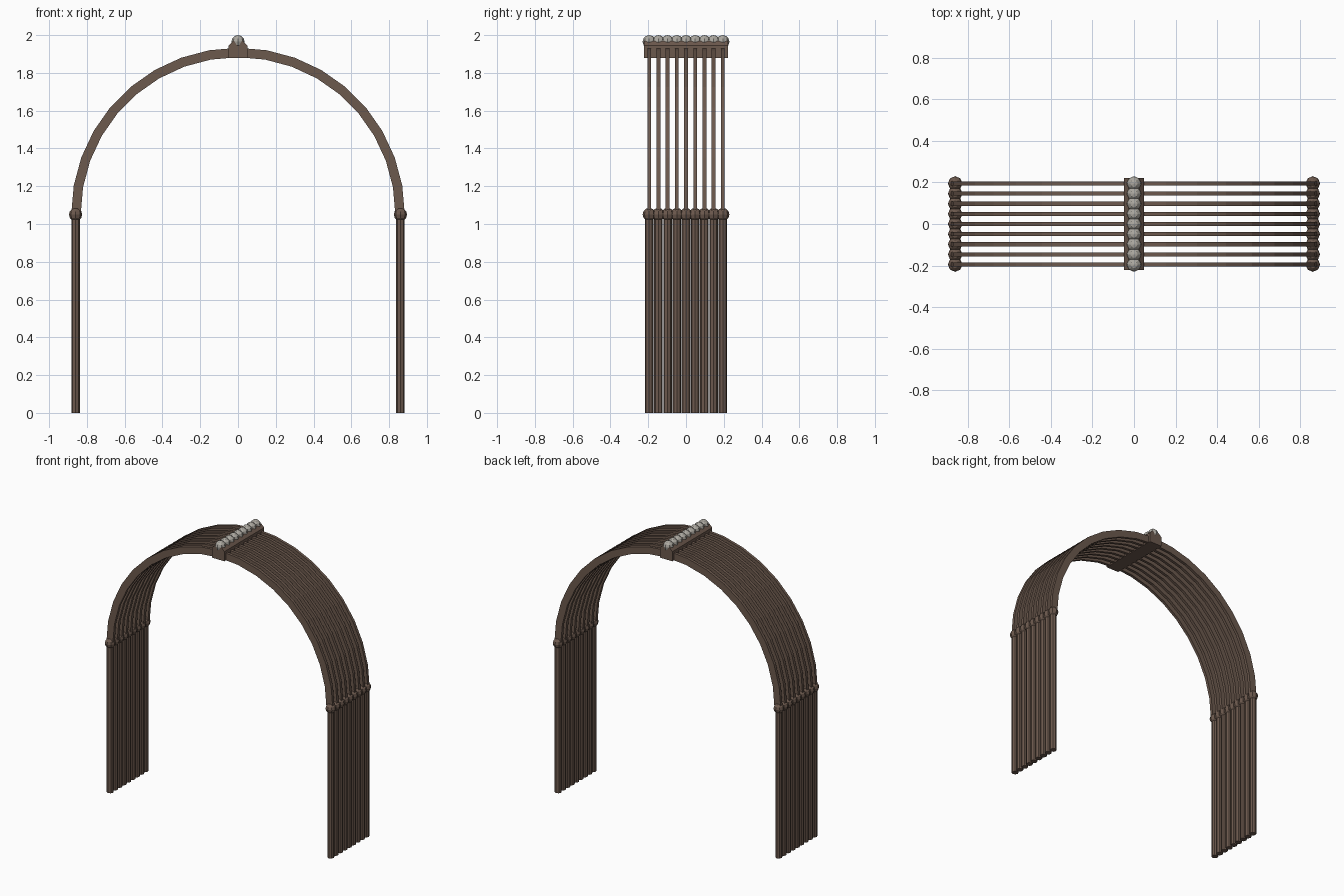
import bpy, bmesh, math
from mathutils import Matrix

if "Cube" in bpy.data.objects:
    bpy.data.objects.remove(bpy.data.objects["Cube"])

N = 9                    # ribs across the depth
PITCH = 0.0487
SPAN, SPRING = 0.86, 1.05
ROWS = [(i - (N - 1) / 2) * PITCH for i in range(N)]


def material(name, rgb):
    m = bpy.data.materials.new(name)
    m.diffuse_color = (*rgb, 1)
    m.use_nodes = True
    m.node_tree.nodes["Principled BSDF"].inputs["Base Color"].default_value = m.diffuse_color
    return m


wood = material("brown wood", (0.15, 0.10, 0.075))
stone = material("pale stone", (0.42, 0.40, 0.36))


def finish(name, bm, mat):
    bmesh.ops.recalc_face_normals(bm, faces=bm.faces)
    me = bpy.data.meshes.new(name)
    bm.to_mesh(me)
    bm.free()
    me.materials.append(mat)
    ob = bpy.data.objects.new(name, me)
    bpy.context.collection.objects.link(ob)
    return ob


def ball_row(name, x, z, mat):
    bm = bmesh.new()
    for y in ROWS:
        bmesh.ops.create_uvsphere(bm, u_segments=8, v_segments=6, radius=0.035,
                                  matrix=Matrix.Translation((x, y, z)))
    finish(name, bm, mat)


def extrude_y(bm, loop, y0, y1):
    face = bm.faces.new([bm.verts.new((x, y0, z)) for x, z in loop])
    ext = bmesh.ops.extrude_face_region(bm, geom=[face])["geom"]
    bmesh.ops.translate(bm, vec=(0, y1 - y0, 0),
                        verts=[v for v in ext if isinstance(v, bmesh.types.BMVert)])


# Posts and joint balls on both sides
for side, s in (("left", -1), ("right", 1)):
    bm = bmesh.new()
    for y in ROWS:
        bmesh.ops.create_cone(bm, cap_ends=True, segments=8, radius1=0.0225, radius2=0.0225,
                              depth=SPRING,
                              matrix=Matrix.Translation((s * SPAN, y, SPRING / 2)))
    finish(side + "_posts", bm, wood)
    ball_row(side + "_joint_balls", s * SPAN, SPRING, wood)

# Semicircular flat ribs: 18 straight segments each
bm = bmesh.new()
angles = [math.pi * k / 18 for k in range(19)]
for y in ROWS:
    rings = []
    for a in angles:
        rings.append([bm.verts.new((r * math.cos(a), y + dy, SPRING + r * math.sin(a)))
                      for r, dy in ((SPAN - 0.027, -0.01), (SPAN + 0.023, -0.01),
                                    (SPAN + 0.023, 0.01), (SPAN - 0.027, 0.01))])
    for a, b in zip(rings, rings[1:]):
        for i in range(4):
            j = (i + 1) % 4
            bm.faces.new((a[i], a[j], b[j], b[i]))
    bm.faces.new(rings[0])
    bm.faces.new(rings[-1])
finish("arch_ribs", bm, wood)

# Ridge beam with chamfered top
bm = bmesh.new()
extrude_y(bm, [(-0.049, 1.878), (0.049, 1.878), (0.049, 1.946), (0.027, 1.968),
               (-0.027, 1.968), (-0.049, 1.946)], -0.222, 0.222)
finish("ridge_beam", bm, wood)

# Row of pale balls along the ridge
ball_row("ridge_balls", 0, 1.965, stone)
